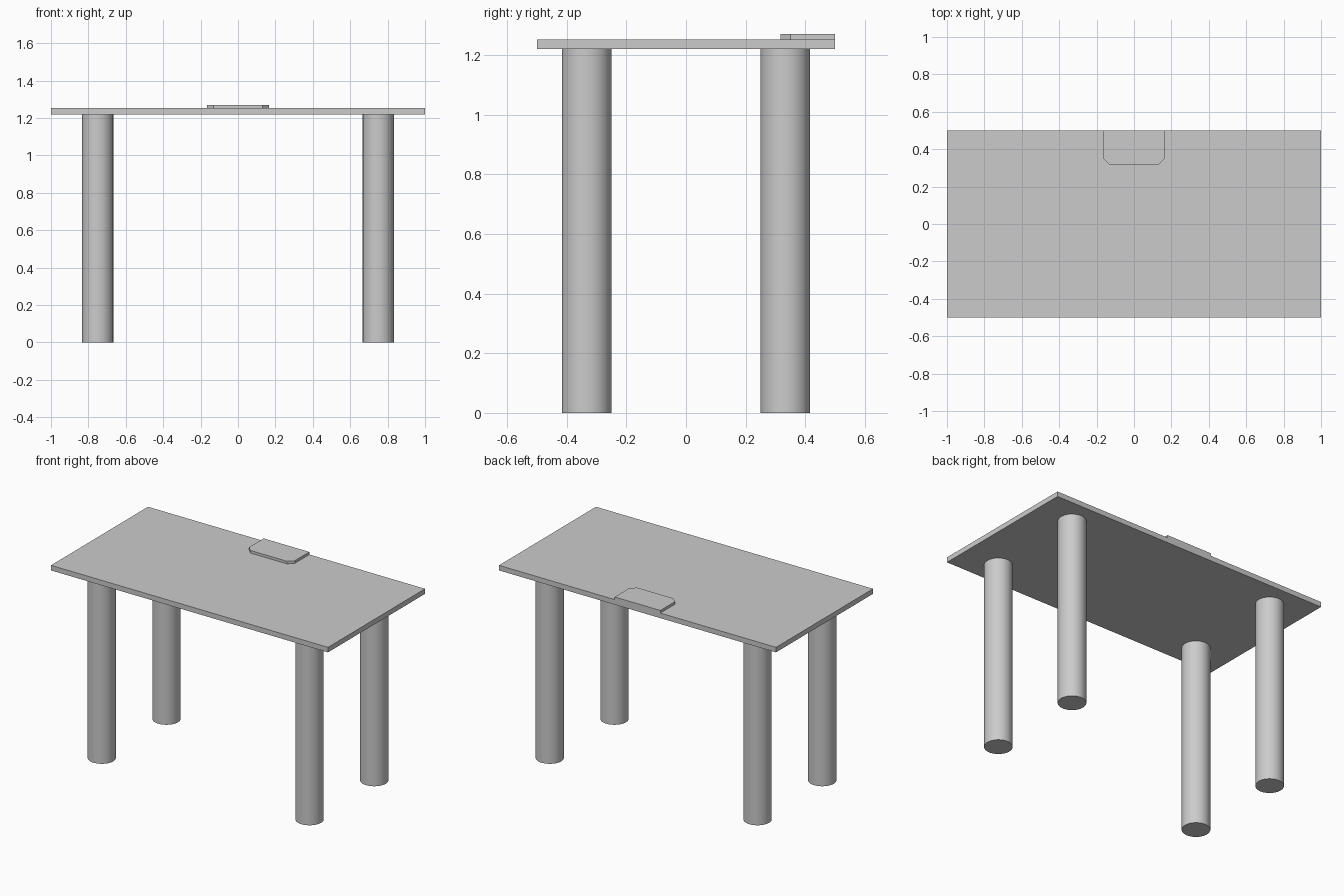
import bpy
import bmesh
import math

cube = bpy.data.objects.get("Cube")
if cube:
    bpy.data.objects.remove(cube, do_unlink=True)

grey = bpy.data.materials.new("light grey")
grey.use_nodes = True
colour = (0.6, 0.6, 0.6, 1)
grey.diffuse_color = colour
grey.node_tree.nodes["Principled BSDF"].inputs["Base Color"].default_value = colour

TOP_LOW, TOP_HIGH, PLATE_HIGH = 1.22, 1.253, 1.27


def slab(name, outline, low, high):
    """Extrude a flat outline from low to high."""
    bm = bmesh.new()
    face = bm.faces.new([bm.verts.new((x, y, low)) for x, y in outline])
    ext = bmesh.ops.extrude_face_region(bm, geom=[face], use_keep_orig=True)
    verts = [v for v in ext["geom"] if isinstance(v, bmesh.types.BMVert)]
    bmesh.ops.translate(bm, verts=verts, vec=(0, 0, high - low))
    bmesh.ops.recalc_face_normals(bm, faces=bm.faces)
    mesh = bpy.data.meshes.new(name)
    bm.to_mesh(mesh)
    bm.free()
    mesh.materials.append(grey)
    obj = bpy.data.objects.new(name, mesh)
    bpy.context.collection.objects.link(obj)
    return obj


# Table top
slab("table_top", [(-1, -0.5), (1, -0.5), (1, 0.5), (-1, 0.5)], TOP_LOW, TOP_HIGH)

# Raised plate at the back edge, with its front corners cut off
w, front, cut = 0.165, 0.317, 0.033
half = [(w - cut, front), (w, front + cut), (w, 0.5)]
slab("raised_plate", half + [(-x, y) for x, y in reversed(half)], TOP_HIGH, PLATE_HIGH)

# Four round legs
for y, end in ((-1 / 3, "front"), (1 / 3, "back")):
    for x, side in ((-0.75, "right"), (0.75, "left")):
        bpy.ops.mesh.primitive_cylinder_add(
            vertices=48, radius=1 / 12, depth=TOP_LOW, location=(x, y, TOP_LOW / 2))
        leg = bpy.context.object
        leg.name = f"{end}_{side}_leg"
        leg.data.materials.append(grey)
        bpy.ops.object.shade_smooth_by_angle(angle=math.radians(30))
